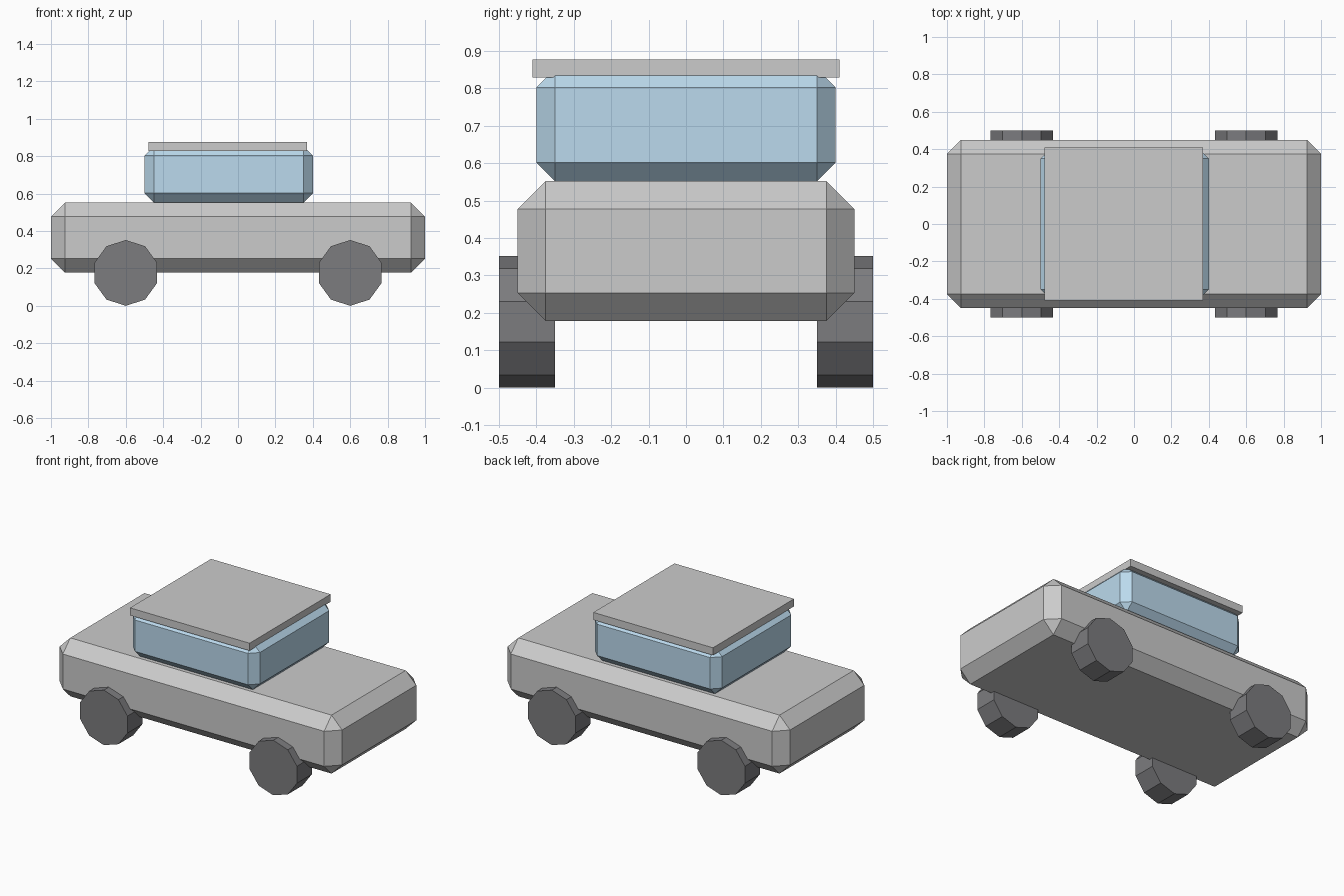
import bpy
from math import pi

if "Cube" in bpy.data.objects:
    bpy.data.objects.remove(bpy.data.objects["Cube"])


def paint(obj, name, colour):
    mat = bpy.data.materials.get(name) or bpy.data.materials.new(name)
    mat.diffuse_color = colour
    mat.use_nodes = True
    mat.node_tree.nodes["Principled BSDF"].inputs["Base Color"].default_value = mat.diffuse_color
    obj.data.materials.append(mat)


def box(name, x, y, z, bevel=0.0):
    """Box from (min, max) ranges, with an optional single-segment chamfer."""
    ranges = (x, y, z)
    bpy.ops.mesh.primitive_cube_add(size=1, location=[(a + b) / 2 for a, b in ranges])
    obj = bpy.context.object
    obj.name = name
    obj.scale = [b - a for a, b in ranges]
    bpy.ops.object.transform_apply(location=False, rotation=False, scale=True)
    if bevel:
        mod = obj.modifiers.new("Chamfer", 'BEVEL')
        mod.width = bevel
        mod.segments = 1
    return obj


# Chamfered body
box("car_body", (-1, 1), (-0.45, 0.45), (0.178, 0.552), 0.075)

# Glazed cabin, set slightly back
cabin = box("cabin", (-0.5, 0.4), (-0.4, 0.4), (0.552, 0.853), 0.05)
paint(cabin, "glass_blue", (0.5, 0.7, 0.85, 1))

# Flat roof slab overhanging the cabin sides
box("roof", (-0.478, 0.369), (-0.41, 0.41), (0.829, 0.877))

# Four ten-sided wheels
for x, end in ((-0.6, "left"), (0.6, "right")):
    for y, side in ((-0.425, "front"), (0.425, "back")):
        bpy.ops.mesh.primitive_cylinder_add(vertices=10, radius=0.176, depth=0.15,
                                            location=(x, y, 0.176), rotation=(pi / 2, 0, 0))
        wheel = bpy.context.object
        wheel.name = f"wheel_{side}_{end}"
        paint(wheel, "tyre_dark", (0.2, 0.2, 0.21, 1))
